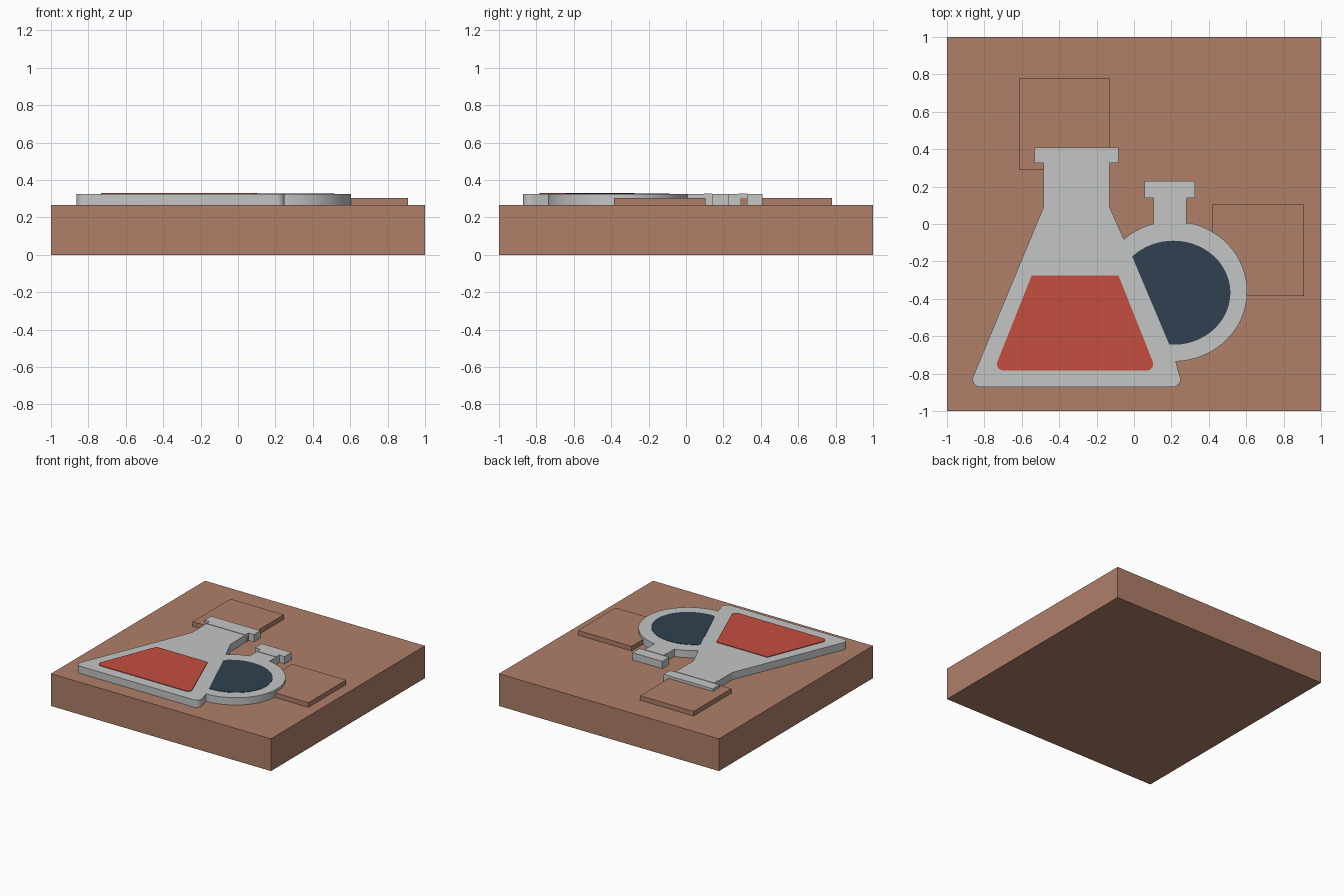
import bpy, bmesh
from math import cos, sin, radians

if "Cube" in bpy.data.objects:
    bpy.data.objects.remove(bpy.data.objects["Cube"])


def material(name, rgb):
    m = bpy.data.materials.new(name)
    lin = [((c / 255 + 0.055) / 1.055) ** 2.4 for c in rgb]
    m.diffuse_color = (*lin, 1)
    m.use_nodes = True
    m.node_tree.nodes["Principled BSDF"].inputs["Base Color"].default_value = m.diffuse_color
    return m


BROWN = material("clay_brown", (175, 127, 105))
GREY = material("glass_grey", (195, 198, 197))
RED = material("liquid_red", (197, 77, 63))
NAVY = material("liquid_navy", (46, 65, 80))


def prism(name, outline, z0, z1, mat):
    """Extrude a counter-clockwise outline from z0 to z1."""
    bm = bmesh.new()
    face = bm.faces.new([bm.verts.new((x, y, z0)) for x, y in outline])
    ext = bmesh.ops.extrude_face_region(bm, geom=[face], use_keep_orig=True)
    for v in ext["geom"]:
        if isinstance(v, bmesh.types.BMVert):
            v.co.z = z1
    bmesh.ops.recalc_face_normals(bm, faces=bm.faces)
    me = bpy.data.meshes.new(name)
    bm.to_mesh(me)
    bm.free()
    me.materials.append(mat)
    ob = bpy.data.objects.new(name, me)
    bpy.context.collection.objects.link(ob)
    bpy.ops.object.select_all(action='DESELECT')
    ob.select_set(True)
    bpy.context.view_layer.objects.active = ob
    bpy.ops.object.shade_smooth_by_angle(angle=radians(20))
    return ob


def rect(x0, x1, y0, y1):
    return [(x0, y0), (x1, y0), (x1, y1), (x0, y1)]


def arc(cx, cy, rx, ry, a0, a1, n):
    angles = [radians(a0 + (a1 - a0) * i / n) for i in range(n + 1)]
    return [(cx + rx * cos(a), cy + ry * sin(a)) for a in angles]


def right_of_slope(p, x0, y0):
    """True when p lies outside the conical flask's slanted side through (x0, y0)."""
    return (p[0] - x0) * 0.91 + (p[1] - y0) * 0.385 > 0.001


CX = -0.307   # axis of the conical flask


def mirrored(points):
    return [(2 * CX - x, y) for x, y in reversed(points)]


# Base slab and two raised pads
prism("base_slab", rect(-1, 1, -1, 1), 0, 0.265, BROWN)
prism("back_pad", rect(-0.615, -0.13, 0.29, 0.78), 0.26, 0.303, BROWN)
prism("side_pad", rect(0.42, 0.91, -0.385, 0.105), 0.26, 0.303, BROWN)

# Both flasks as one joined silhouette
corner = arc(0.207, -0.83, 0.042, 0.042, -90, 23, 8)
bulb = [p for p in arc(0.21, -0.36, 0.395, 0.375, -110, 170, 140)
        if right_of_slope(p, -0.135, 0.09)]
bulb_right = [p for p in bulb if p[0] > 0.28 or p[1] < -0.3]
bulb_left = [p for p in bulb if p[0] < 0.105 and p[1] > -0.3]
small_neck = [(0.28, 0.0), (0.28, 0.14), (0.325, 0.14), (0.325, 0.23),
              (0.055, 0.23), (0.055, 0.14), (0.105, 0.14), (0.105, 0.0)]
tall_neck = [(-0.13, 0.09), (-0.13, 0.325), (-0.083, 0.325), (-0.083, 0.41)]
outline = (corner + bulb_right + small_neck + bulb_left + tall_neck
           + mirrored(tall_neck) + mirrored(corner))
prism("flasks", outline, 0.26, 0.325, GREY)

# Thin collars below the rims
prism("tall_collar", rect(-0.484, -0.13, 0.28, 0.325), 0.32, 0.328, GREY)
prism("small_collar", rect(0.105, 0.28, 0.095, 0.14), 0.32, 0.328, GREY)

# Liquids
side = arc(0.069, -0.749, 0.034, 0.034, -90, 23, 8) + [(-0.083, -0.275)]
side_left = [(-0.63 - x, y) for x, y in reversed(side)]
prism("red_liquid", side + side_left, 0.322, 0.330, RED)
pool = [p for p in arc(0.21, -0.3675, 0.305, 0.278, -110, 170, 140)
        if right_of_slope(p, -0.02, -0.175)]
prism("navy_liquid", pool, 0.322, 0.328, NAVY)
